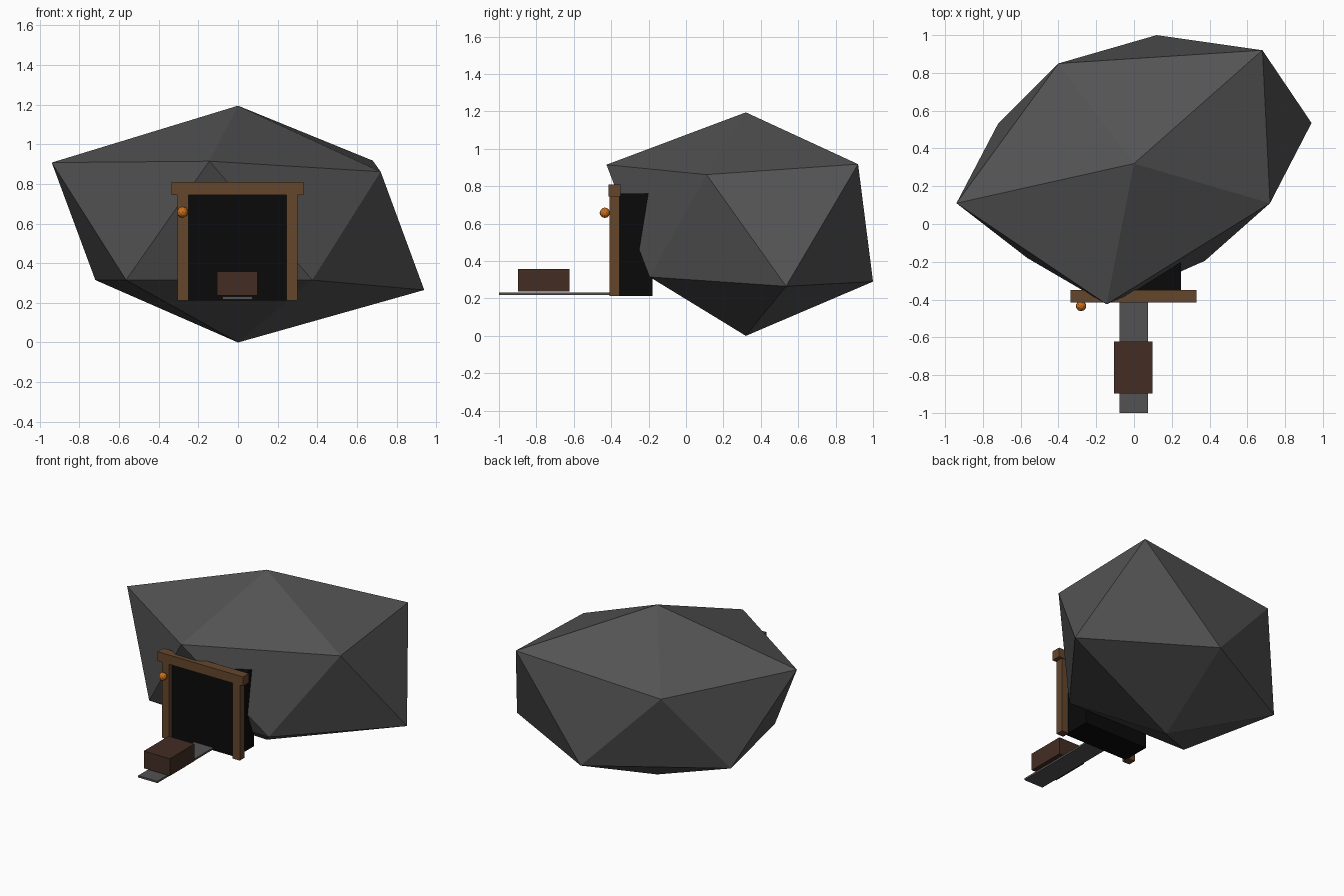
import bpy, bmesh

if "Cube" in bpy.data.objects:
    bpy.data.objects.remove(bpy.data.objects["Cube"])


def material(name, r, g, b):
    """Flat colour given as 0-255 display values, stored as linear."""
    lin = [((c / 255 + 0.055) / 1.055) ** 2.4 if c > 10 else c / 255 / 12.92 for c in (r, g, b)]
    m = bpy.data.materials.new(name)
    m.diffuse_color = (*lin, 1)
    m.use_nodes = True
    m.node_tree.nodes["Principled BSDF"].inputs["Base Color"].default_value = m.diffuse_color
    return m


STONE = material("dark_stone", 83, 83, 83)
RAIL = material("rail_grey", 82, 82, 82)
TIMBER = material("timber_brown", 100, 70, 44)
CART = material("cart_brown", 67, 45, 36)
BLACK = material("tunnel_black", 10, 10, 10)
FLAME = material("lantern_orange", 205, 112, 28)


def add(name, bm, mat):
    bmesh.ops.recalc_face_normals(bm, faces=bm.faces)
    mesh = bpy.data.meshes.new(name)
    bm.to_mesh(mesh)
    bm.free()
    mesh.materials.append(mat)
    obj = bpy.data.objects.new(name, mesh)
    bpy.context.collection.objects.link(obj)
    return obj


def box(name, lo, hi, mat):
    bm = bmesh.new()
    bmesh.ops.create_cube(bm, size=1)
    for v in bm.verts:
        v.co = [a + (c + 0.5) * (b - a) for a, b, c in zip(lo, hi, v.co)]
    return add(name, bm, mat)


# Boulder: irregular twenty-sided rock made of two staggered rings and two tips
bm = bmesh.new()
top = bm.verts.new((0, 0.32, 1.195))
bottom = bm.verts.new((0, 0.32, 0))
upper = [bm.verts.new(p) for p in (
    (-0.145, -0.425, 0.915), (0.72, 0.11, 0.862), (0.68, 0.92, 0.918),
    (-0.40, 0.85, 0.838), (-0.94, 0.11, 0.908))]
lower = [bm.verts.new(p) for p in (
    (0.375, -0.195, 0.315), (0.94, 0.535, 0.265), (0.12, 1.0, 0.29),
    (-0.72, 0.53, 0.315), (-0.565, -0.18, 0.315))]
for i in range(5):
    j = (i + 1) % 5
    bm.faces.new((top, upper[i], upper[j]))
    bm.faces.new((upper[i], lower[i], upper[j]))
    bm.faces.new((upper[j], lower[i], lower[j]))
    bm.faces.new((bottom, lower[j], lower[i]))
add("boulder", bm, STONE)

# Dark tunnel mouth
box("tunnel", (-0.25, -0.38, 0.212), (0.25, -0.18, 0.76), BLACK)

# Timber door frame
for side, x in (("left", -0.277), ("right", 0.273)):
    box(side + "_post", (x - 0.028, -0.41, 0.212), (x + 0.028, -0.355, 0.75), TIMBER)
box("lintel", (-0.335, -0.415, 0.745), (0.33, -0.35, 0.81), TIMBER)

# Lantern on the left post
bm = bmesh.new()
bmesh.ops.create_icosphere(bm, subdivisions=2, radius=0.028)
bmesh.ops.translate(bm, verts=bm.verts, vec=(-0.28, -0.434, 0.658))
add("lantern", bm, FLAME)

# Track and cart
box("track", (-0.077, -1.0, 0.218), (0.073, -0.36, 0.231), RAIL)
box("cart", (-0.105, -0.897, 0.236), (0.098, -0.623, 0.357), CART)
